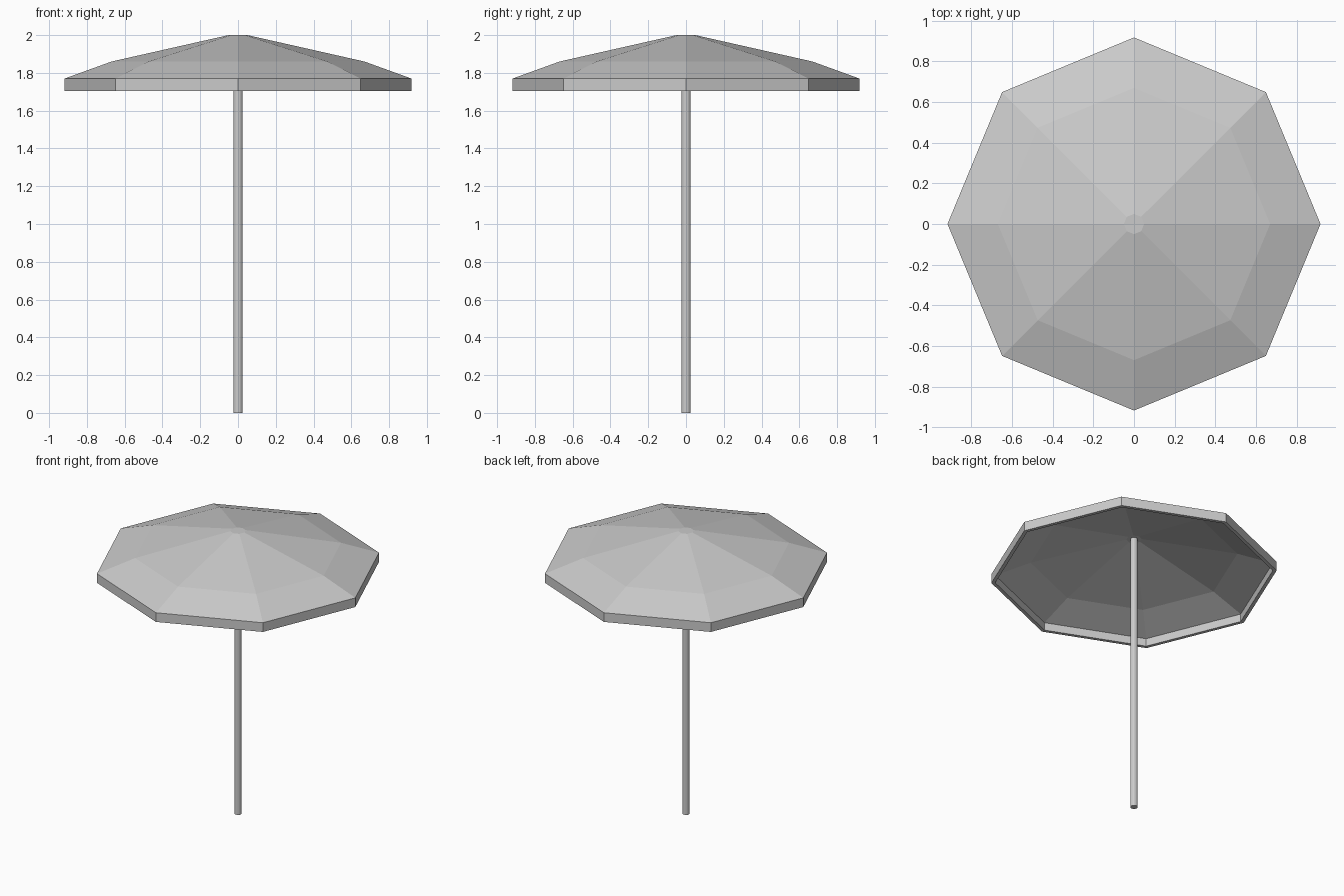
import bpy, bmesh, math

if "Cube" in bpy.data.objects:
    bpy.data.objects.remove(bpy.data.objects["Cube"])


def material(name, rgb):
    m = bpy.data.materials.new(name)
    m.diffuse_color = (*rgb, 1.0)
    m.use_nodes = True
    m.node_tree.nodes["Principled BSDF"].inputs["Base Color"].default_value = m.diffuse_color
    return m


def lathe(name, profile, sides, mat):
    """Stack rings of (radius, z), joined by quads and capped at both ends."""
    bm = bmesh.new()
    rings = []
    for r, z in profile:
        rings.append([bm.verts.new((r * math.cos(math.tau * i / sides),
                                    r * math.sin(math.tau * i / sides), z))
                      for i in range(sides)])
    for a, b in zip(rings, rings[1:]):
        for i in range(sides):
            j = (i + 1) % sides
            bm.faces.new((a[i], a[j], b[j], b[i]))
    bm.faces.new(rings[0])
    bm.faces.new(rings[-1])
    bmesh.ops.recalc_face_normals(bm, faces=bm.faces)
    mesh = bpy.data.meshes.new(name)
    bm.to_mesh(mesh)
    bm.free()
    mesh.materials.append(mat)
    obj = bpy.data.objects.new(name, mesh)
    bpy.context.collection.objects.link(obj)
    return obj


grey = material("light grey", (0.6, 0.6, 0.6))

# Eight-sided canopy: outer skin, hanging rim, then the hollow underside
lathe("canopy", [(0.05, 2.0), (0.67, 1.86), (0.918, 1.77), (0.918, 1.705),
                 (0.893, 1.705), (0.893, 1.76), (0.665, 1.842), (0.05, 1.982)],
      8, grey)

# Straight pole reaching up into the canopy
lathe("pole", [(0.024, 0.0), (0.024, 1.985)], 12, grey)
